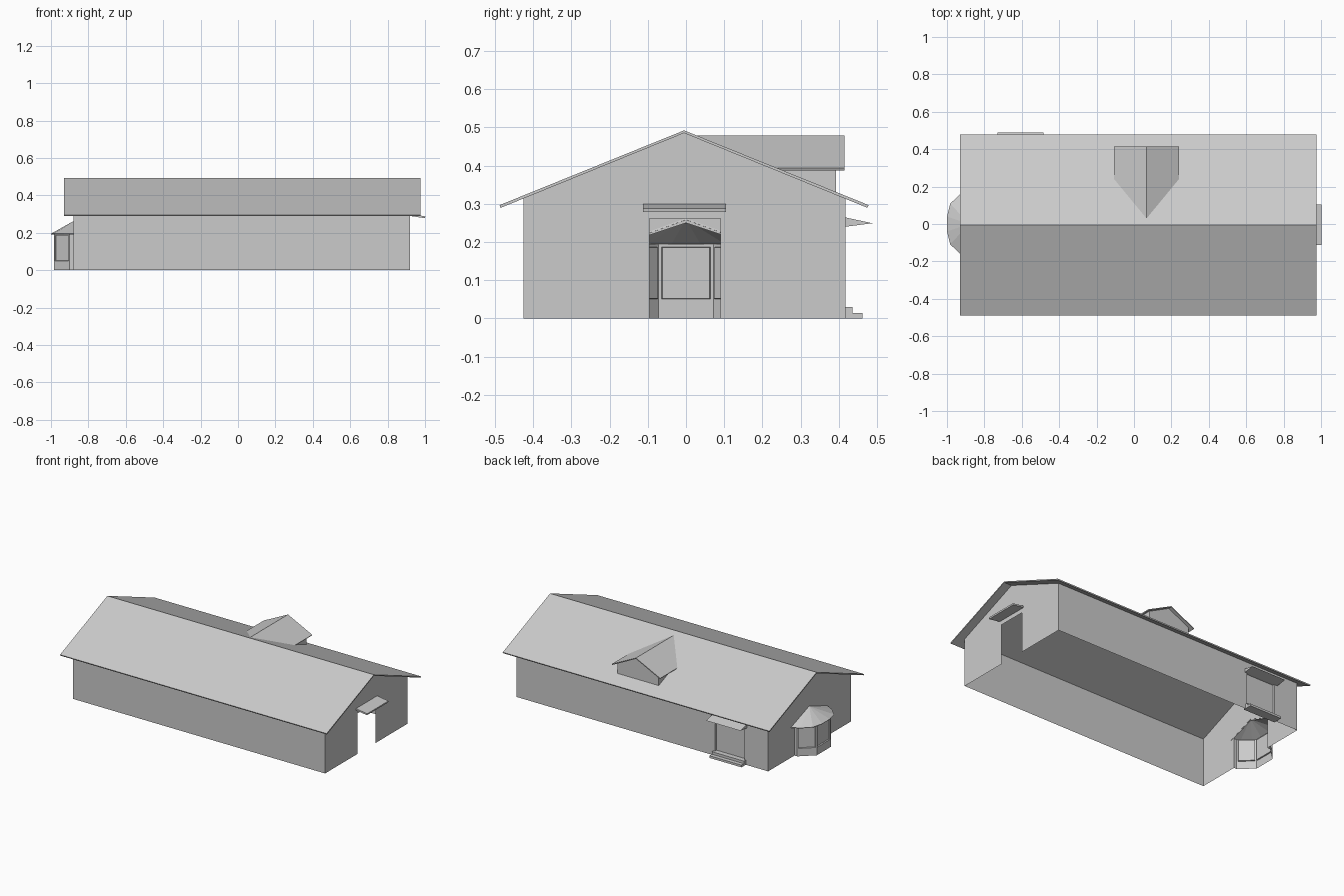
import bpy, bmesh

if "Cube" in bpy.data.objects:
    bpy.data.objects.remove(bpy.data.objects["Cube"])


def make(name, faces, thickness=0):
    """Object from polygons given as point lists; optional thickness inward."""
    bm = bmesh.new()
    for f in faces:
        bm.faces.new([bm.verts.new(p) for p in f])
    bmesh.ops.remove_doubles(bm, verts=bm.verts, dist=1e-4)
    bmesh.ops.recalc_face_normals(bm, faces=bm.faces)
    me = bpy.data.meshes.new(name)
    bm.to_mesh(me)
    bm.free()
    ob = bpy.data.objects.new(name, me)
    bpy.context.collection.objects.link(ob)
    if thickness:
        mod = ob.modifiers.new("thickness", 'SOLIDIFY')
        mod.thickness = thickness
        mod.offset = -1
    return ob


def prism(name, profile, x0, x1):
    """Extrude a (y, z) profile along x."""
    n = len(profile)
    a = [(x0, y, z) for y, z in profile]
    b = [(x1, y, z) for y, z in profile]
    sides = [[a[i], a[(i + 1) % n], b[(i + 1) % n], b[i]] for i in range(n)]
    return make(name, [a, b] + sides)


X0, X1, Y0, Y1 = -0.88, 0.92, -0.425, 0.418
RY, RZ, SLOPE = -0.005, 0.492, 0.405


def roof_z(y):
    return RZ - SLOPE * abs(y - RY)


# Hollow shell walls, open at the bottom
T = 0.007


def gable(name, x, notch):
    pts = [(Y0, 0), (Y0, roof_z(Y0) - T), (RY, RZ - T), (Y1, roof_z(Y1) - T), (Y1, 0)] + notch
    return make(name, [[(x, y, z) for y, z in pts]])


gable("right_gable_wall", X1, [(0.09, 0), (0.09, 0.262), (-0.095, 0.262), (-0.095, 0)])
gable("left_gable_wall", X0, [(0.15, 0), (0.15, 0.2), (0, 0.25), (-0.15, 0.2), (-0.15, 0)])
zt = roof_z(Y0) - T
make("front_wall", [[(X0, Y0, 0), (X1, Y0, 0), (X1, Y0, zt), (X0, Y0, zt)]])

# Back wall with recessed door
DX0, DX1, DZ, DY = -0.71, -0.5, 0.243, 0.403
zt = roof_z(Y1) - T
make("back_wall", [[(X0, Y1, 0), (DX0, Y1, 0), (DX0, Y1, DZ), (DX1, Y1, DZ),
                    (DX1, Y1, 0), (X1, Y1, 0), (X1, Y1, zt), (X0, Y1, zt)]])
outline = [(DX0, 0), (DX0, DZ), (DX1, DZ), (DX1, 0)]
make("back_door", [[(x, DY, z) for x, z in outline]] +
     [[(a[0], Y1, a[1]), (b[0], Y1, b[1]), (b[0], DY, b[1]), (a[0], DY, a[1])]
      for a, b in zip(outline, outline[1:])])
prism("back_steps", [(DY, 0), (0.462, 0), (0.462, 0.014), (0.436, 0.014),
                     (0.436, 0.03), (DY, 0.03)], -0.72, -0.49)
prism("back_awning", [(Y1, 0.24), (0.488, 0.249), (Y1, 0.264)], -0.73, -0.485)

# Main roof
e0, e1 = -0.488, 0.478
prism("main_roof", [(e0, roof_z(e0)), (RY, RZ), (e1, roof_z(e1)),
                    (e1 - 0.003, roof_z(e1) - T), (RY, RZ - T), (e0 + 0.003, roof_z(e0) - T)],
      -0.93, 0.975)

# Awning over the right-hand opening
make("right_awning", [[(X1, -0.112, 0.29), (X1, 0.105, 0.29),
                       (1.0, 0.105, 0.278), (1.0, -0.112, 0.278)]], 0.01)

# Dormer: roof planes meet the main slope along valleys
CX, HW, DR, DE, YF = 0.067, 0.173, 0.478, 0.393, 0.415
yr, ye = RY + (RZ - DR) / SLOPE, RY + (RZ - DE) / SLOPE
make("dormer_roof", [[(CX, yr, DR), (CX, YF, DR), (CX + s * HW, YF, DE), (CX + s * HW, ye, DE)]
                     for s in (-1, 1)], 0.006)
w, yw = 0.147, 0.393
zw = DR - (DR - DE) * w / HW - 0.004
yb = RY + (RZ - zw) / SLOPE
zb = roof_z(yw)
front = [(CX - w, yw, zb), (CX + w, yw, zb), (CX + w, yw, zw),
         (CX, yw, DR - 0.004), (CX - w, yw, zw)]
make("dormer_walls", [front] + [[(CX + s * w, yw, zb), (CX + s * w, yw, zw), (CX + s * w, yb, zw)]
                                for s in (-1, 1)])

# Bay window: sill panels below, inset windows above
plan = [(X0, 0.15), (-0.9, 0.15), (-0.985, 0.072), (-0.985, -0.072), (-0.9, -0.15), (X0, -0.15)]
SILL, TOP = 0.042, 0.195
bm = bmesh.new()
windows = []
for i, (p, q) in enumerate(zip(plan, plan[1:])):
    for a, b in ((0, SILL), (SILL, TOP)):
        f = bm.faces.new([bm.verts.new(v) for v in
                          ((*p, a), (*q, a), (*q, b), (*p, b))])
        if a and i in (1, 2, 3):
            windows.append(f)
bm.normal_update()
bmesh.ops.inset_individual(bm, faces=windows, thickness=0.012, depth=0)
bmesh.ops.inset_individual(bm, faces=windows, thickness=0.002, depth=-0.008)
bmesh.ops.remove_doubles(bm, verts=bm.verts, dist=1e-4)
me = bpy.data.meshes.new("bay_window")
bm.to_mesh(me)
bm.free()
bpy.context.collection.objects.link(bpy.data.objects.new("bay_window", me))

# Bay roof fanned from one peak on the wall
half = [(X0, 0.185), (-0.93, 0.16), (-0.983, 0.108), (-1.0, 0.04)]
eave = half + [(x, -y) for x, y in reversed(half)]
make("bay_roof", [[(X0, 0, 0.262), (*p, 0.195), (*q, 0.195)] for p, q in zip(eave, eave[1:])], 0.004)
